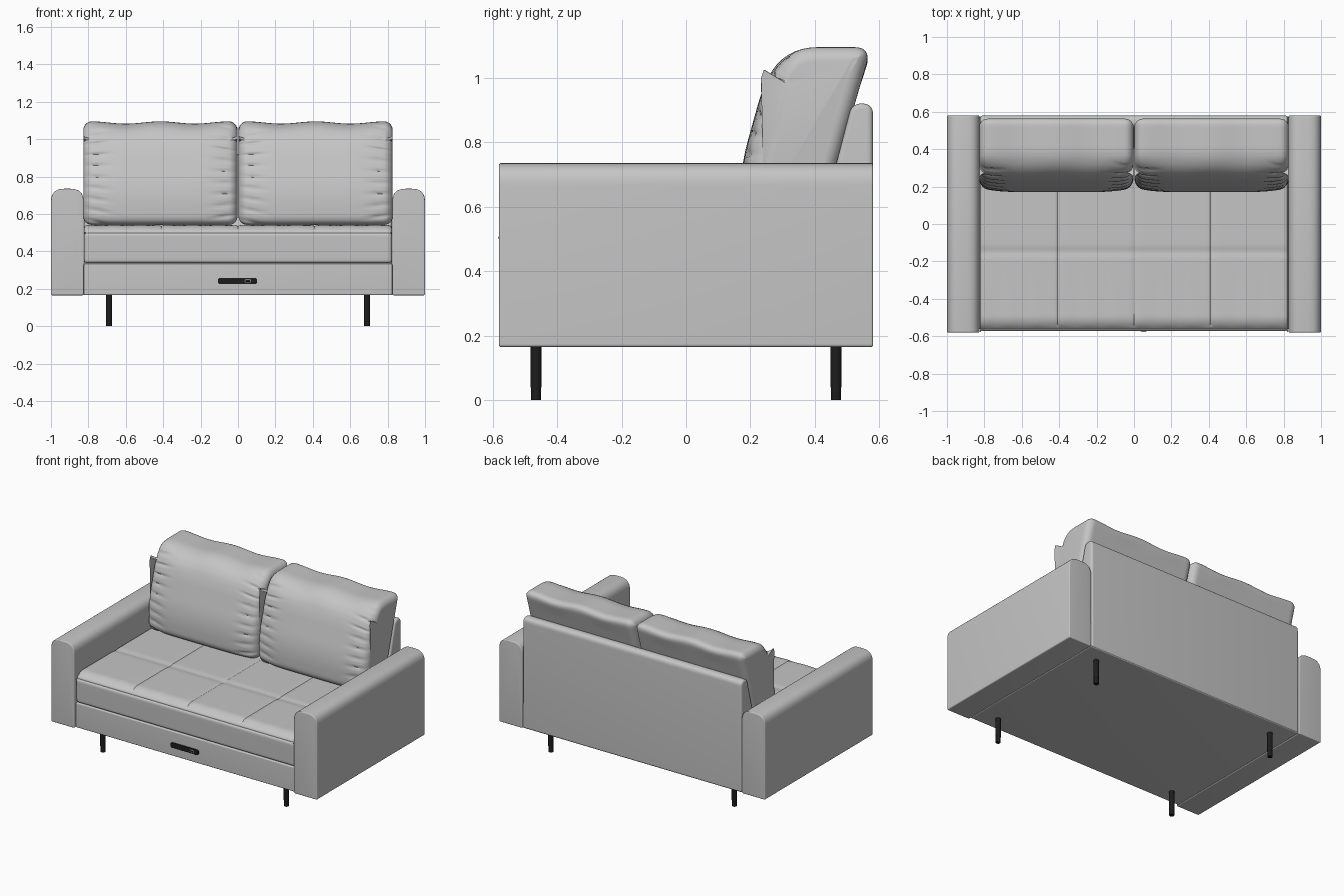
import bpy, bmesh, math
from mathutils import Vector

if "Cube" in bpy.data.objects:
    bpy.data.objects.remove(bpy.data.objects["Cube"], do_unlink=True)


def material(name, value):
    m = bpy.data.materials.new(name)
    m.use_nodes = True
    colour = (value, value, value, 1)
    m.diffuse_color = colour
    m.node_tree.nodes["Principled BSDF"].inputs["Base Color"].default_value = colour
    return m


fabric = material("grey fabric", 0.56)
black = material("black", 0.012)
white = material("white", 0.8)


def rounded(corners, step=9.0):
    """Closed outline with rounded corners; long edges are split at the given step."""
    pts, n = [], len(corners)
    for i, (a, b, r) in enumerate(corners):
        p = Vector((a, b))
        q0 = Vector(corners[i - 1][:2]) - p
        q1 = Vector(corners[(i + 1) % n][:2]) - p
        s, e = p + q0.normalized() * r, p + q1.normalized() * r
        for k in range(9):
            t = k / 8
            pts.append(s * (1 - t) ** 2 + p * 2 * t * (1 - t) + e * t * t)
    out = []
    for i, p in enumerate(pts):
        q = pts[(i + 1) % len(pts)]
        length = (q - p).length
        if length < 1e-4:
            continue
        parts = max(1, math.ceil(length / step))
        out += [p.lerp(q, k / parts) for k in range(parts)]
    area = sum(p.cross(out[(i + 1) % len(out)]) for i, p in enumerate(out))
    return out if area > 0 else out[::-1]


def stations(lo, hi, r, step=9.0, extra=()):
    """Positions along the loft with the inset that rounds off both ends."""
    res = []
    for k in range(7):
        a = k / 6 * math.pi / 2
        d, inset = r * (1 - math.cos(a)), r * (1 - math.sin(a))
        res += [(lo + d, inset), (hi - d, inset)]
    parts = max(1, math.ceil((hi - lo - 2 * r) / step))
    res += [(lo + r + (hi - lo - 2 * r) * k / parts, 0) for k in range(1, parts)]
    res += [(x, 0) for x in extra]
    return sorted(res)


def loft(name, outline, stops, axis="x", mat=fabric, shape=None, angle=35):
    bm = bmesh.new()
    rings, n = [], len(outline)
    for t, inset in stops:
        ring = []
        for i, p in enumerate(outline):
            d = (outline[(i + 1) % n] - outline[i - 1]).normalized()
            a, b = p + Vector((-d.y, d.x)) * inset
            co = Vector((t, a, b)) if axis == "x" else Vector((a, t, b))
            ring.append(bm.verts.new(shape(co) if shape else co))
        rings.append(ring)
    for r0, r1 in zip(rings, rings[1:]):
        for i in range(n):
            j = (i + 1) % n
            bm.faces.new((r0[i], r0[j], r1[j], r1[i]))
    bm.faces.new(rings[0])
    bm.faces.new(rings[-1])
    bmesh.ops.recalc_face_normals(bm, faces=bm.faces[:])
    mesh = bpy.data.meshes.new(name)
    bm.to_mesh(mesh)
    bm.free()
    mesh.shade_smooth()
    mesh.set_sharp_from_angle(angle=math.radians(angle))
    mesh.materials.append(mat)
    ob = bpy.data.objects.new(name, mesh)
    bpy.context.collection.objects.link(ob)
    return ob


# Armrests
for side, s in (("left", 1), ("right", -1)):
    arm = rounded([(s * 0.825, 0.165, 0.01), (s, 0.165, 0.01),
                   (s, 0.735, 0.07), (s * 0.825, 0.735, 0.07)])
    loft(side + "_armrest", arm, stations(-0.58, 0.58, 0.006), "y")

# Base frame
base = rounded([(-0.565, 0.166, 0.008), (0.575, 0.166, 0.008),
                (0.575, 0.334, 0.008), (-0.565, 0.334, 0.008)])
loft("base_frame", base, stations(-0.825, 0.825, 0.006))

# Backrest panel
panel = rounded([(0.40, 0.17, 0.01), (0.58, 0.17, 0.01), (0.58, 0.92, 0.035),
                 (0.515, 0.92, 0.03), (0.465, 0.73, 0.05), (0.40, 0.48, 0.02)])
loft("backrest_panel", panel, stations(-0.823, 0.823, 0.015))


# Seat cushion with stitched channels
SEAMS = (-0.41, 0, 0.41)


def seat_shape(co):
    x, y, z = co
    if z > 0.52:
        z -= 0.006 * math.exp(-((y + 0.15) / 0.02) ** 2)
        z -= 0.005 * max(math.exp(-abs(x - s) / 0.006) for s in SEAMS)
        z += 0.002 * math.sin(x * 45) * math.exp(-(y + 0.57) / 0.15)
    if y < -0.55:
        y += 0.006 * math.exp(-abs(z - 0.5) / 0.005)
    return Vector((x, y, z))


seat = rounded([(-0.568, 0.337, 0.02), (0.44, 0.337, 0.02), (0.44, 0.54, 0.03),
                (-0.53, 0.54, 0.04), (-0.565, 0.505, 0.012), (-0.572, 0.49, 0.01)], 0.015)
seam_lines = [s + d for s in SEAMS for d in (-0.012, -0.005, 0, 0.005, 0.012)]
loft("seat_cushion", seat, stations(-0.823, 0.823, 0.018, 0.035, seam_lines),
     shape=seat_shape)

# Back cushions, puffed in the middle and creased towards the sides
back = rounded([(0.172, 0.542, 0.055), (0.168, 0.72, 0.09), (0.235, 0.96, 0.05),
                (0.30, 1.095, 0.11), (0.575, 1.095, 0.055), (0.414, 0.542, 0.055)], 0.012)
HALF = 0.412


def cushion_shape(centre):
    def shape(co):
        x, y, z = co
        u = (x - centre) / HALF
        front = min(1, max(0, (0.36 - y) / 0.08))
        edge = (1 - abs(u)) * HALF
        height = (z - 0.8) / 0.25
        crease = max(0, math.sin(z * 75 + abs(u) * 9 * height + 2 * u)) ** 3
        y += front * (0.025 * abs(u) ** 5
                      + 0.009 * crease * math.exp(-((edge - 0.07) / 0.06) ** 2))
        top = min(1, max(0, (z - 0.98) / 0.1))
        z += top * 0.006 * (math.cos((x - centre) * 17) - 1)
        return Vector((x, y, z))
    return shape


for side, s in (("left", 1), ("right", -1)):
    c = s * 0.415
    loft(side + "_back_cushion", back, stations(c - HALF, c + HALF, 0.045, 0.015),
         shape=cushion_shape(c), angle=60)


# Control plate with a small framed display on the front
def plate(name, cx, w, h, r, y0, y1, mat):
    z0, z1 = 0.242 - h / 2, 0.242 + h / 2
    x0, x1 = cx - w / 2, cx + w / 2
    outline = rounded([(x0, z0, r), (x1, z0, r), (x1, z1, r), (x0, z1, r)])
    loft(name, outline, stations(y0, y1, 0.001), "y", mat)


plate("control_plate", -0.003, 0.21, 0.034, 0.015, -0.573, -0.564, black)
plate("display_frame", 0.052, 0.032, 0.016, 0.002, -0.575, -0.57, white)
plate("display_glass", 0.052, 0.024, 0.009, 0.002, -0.577, -0.572, black)

# Legs with slightly narrower feet
for x, xn in ((0.69, "left"), (-0.69, "right")):
    for y, yn in ((-0.465, "front"), (0.465, "back")):
        for part, z0, z1, r in (("leg", 0.04, 0.17, 0.017), ("foot", 0, 0.04, 0.0155)):
            bpy.ops.mesh.primitive_cylinder_add(
                vertices=24, radius=r, depth=z1 - z0, location=(x, y, (z0 + z1) / 2))
            ob = bpy.context.object
            ob.name = f"{yn}_{xn}_{part}"
            ob.data.materials.append(black)
            bpy.ops.object.shade_smooth_by_angle()
